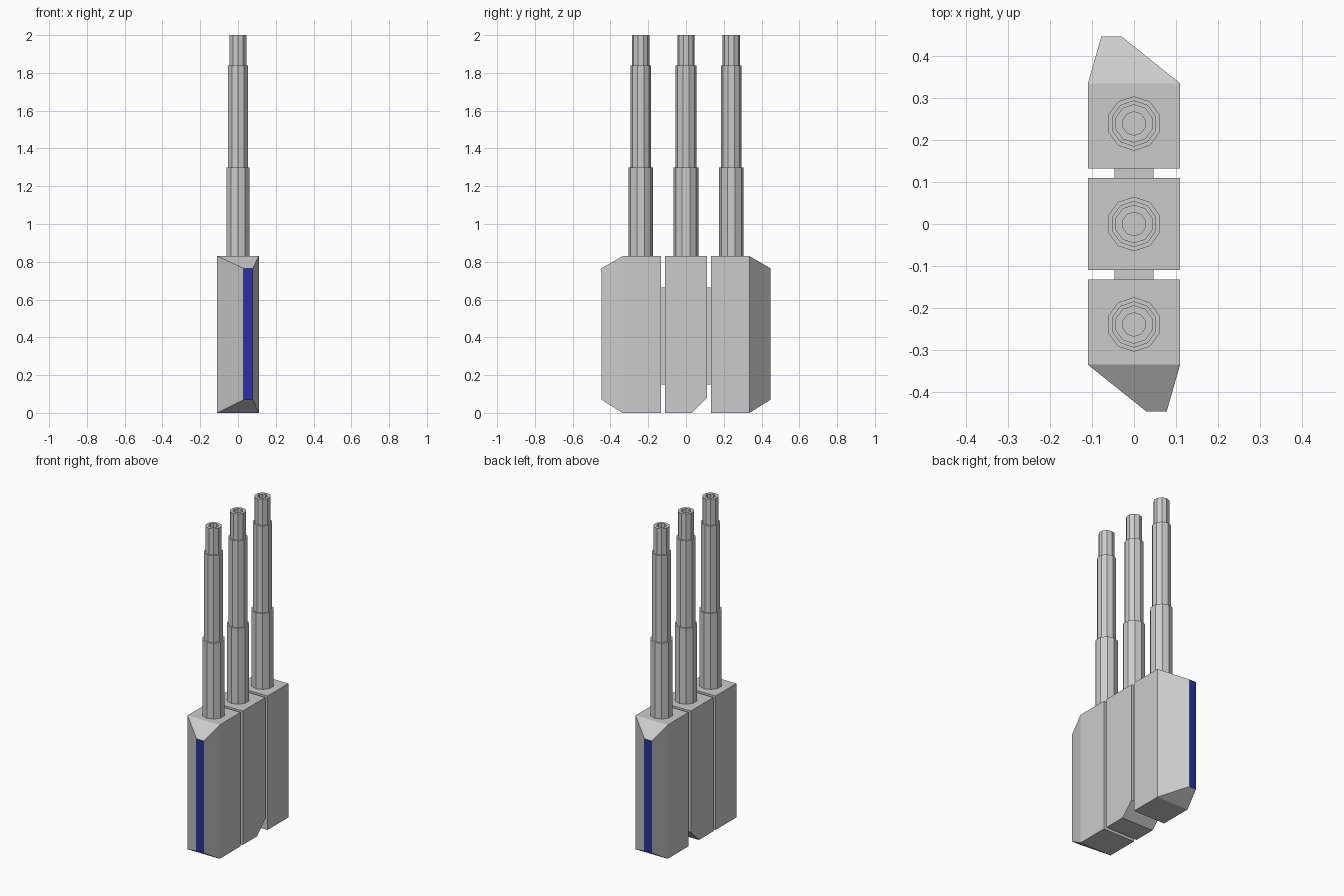
import bpy
from math import cos, sin, pi

if "Cube" in bpy.data.objects:
    bpy.data.objects.remove(bpy.data.objects["Cube"])

blue = bpy.data.materials.new("blue")
blue.diffuse_color = (0.02, 0.03, 0.4, 1)
blue.use_nodes = True
blue.node_tree.nodes["Principled BSDF"].inputs["Base Color"].default_value = blue.diffuse_color


def make(name, verts, faces):
    mesh = bpy.data.meshes.new(name)
    mesh.from_pydata(verts, [], faces)
    obj = bpy.data.objects.new(name, mesh)
    bpy.context.collection.objects.link(obj)
    return obj


def loft(name, rings, flip=1):
    """Bridge equal-sized rings and cap both ends; flip=-1 turns it half round z."""
    n = len(rings[0])
    verts = [(x * flip, y * flip, z) for ring in rings for x, y, z in ring]
    faces = [tuple(range(n))[::-1]]
    for k in range(len(rings) - 1):
        for i in range(n):
            j = (i + 1) % n
            faces.append((k * n + i, k * n + j, (k + 1) * n + j, (k + 1) * n + i))
    faces.append(tuple(range((len(rings) - 1) * n, len(rings) * n)))
    return make(name, verts, faces)


def rect(y, x0, x1, z0, z1):
    # ordered so that faces point outward when lofting towards +y
    return [(x0, y, z0), (x0, y, z1), (x1, y, z1), (x1, y, z0)]


def ring(r, z, cy, sides=10):
    return [(r * cos(pi / 2 + 2 * pi * i / sides),
             cy + r * sin(pi / 2 + 2 * pi * i / sides), z) for i in range(sides)]


# end blocks with an off-centre taper and a blue end strip; bridges to the middle
for side, flip in (("front", 1), ("back", -1)):
    block = loft(side + "_block", [rect(-0.448, 0.03, 0.078, 0.07, 0.765),
                                   rect(-0.336, -0.11, 0.11, 0, 0.83),
                                   rect(-0.132, -0.11, 0.11, 0, 0.83)], flip)
    block.data.materials.append(None)
    block.data.materials.append(blue)
    block.data.polygons[0].material_index = 1
    loft(side + "_bridge", [rect(-0.14, -0.046, 0.046, 0.15, 0.665),
                            rect(-0.10, -0.046, 0.046, 0.15, 0.665)], flip)

# middle block with its lower back edge cut off
loft("middle_block", [rect(-0.11, -0.11, 0.11, 0, 0.83),
                      rect(0.03, -0.11, 0.11, 0, 0.83),
                      rect(0.11, -0.11, 0.11, 0.08, 0.83)])

# stepped ten-sided rods with a hollow tip
profile = [(0.065, 0.82), (0.065, 1.30), (0.055, 1.30), (0.055, 1.838),
           (0.046, 1.838), (0.046, 2.0), (0.028, 2.0), (0.028, 1.88)]
for name, cy in (("front_rod", -0.24), ("middle_rod", 0), ("back_rod", 0.24)):
    loft(name, [ring(r, z, cy) for r, z in profile])
